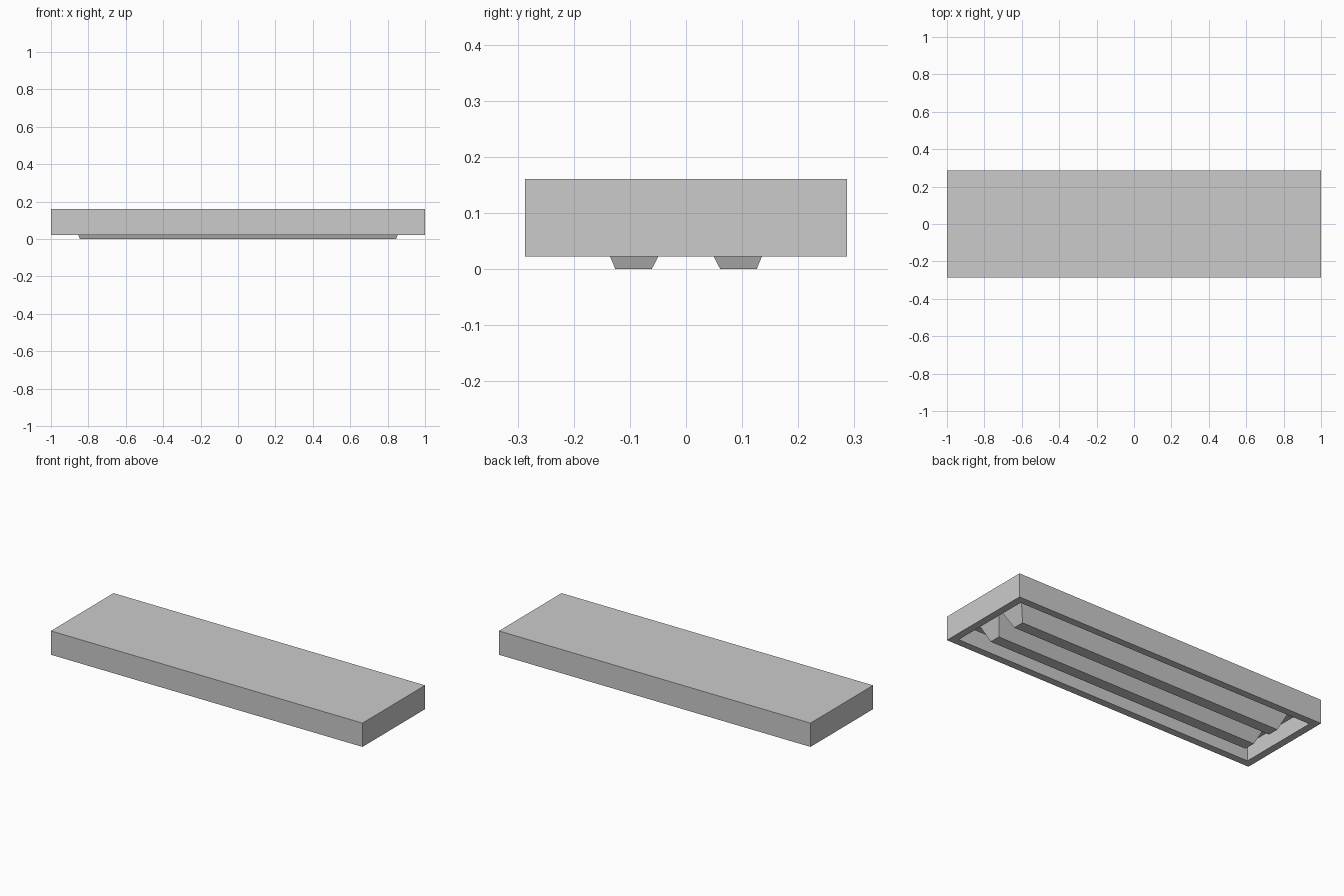
import bpy
import bmesh
from mathutils import Vector

default = bpy.data.objects.get("Cube")
if default:
    bpy.data.objects.remove(default, do_unlink=True)

HALF_X, HALF_Y = 1.0, 0.287
BOTTOM, TOP = 0.023, 0.161
RIM = 0.06
CEILING = 0.12

grey = bpy.data.materials.new("light_grey")
grey.use_nodes = True
colour = (0.6, 0.6, 0.6, 1)
grey.diffuse_color = colour
grey.node_tree.nodes["Principled BSDF"].inputs["Base Color"].default_value = colour


def finish(name, bm):
    bmesh.ops.recalc_face_normals(bm, faces=bm.faces[:])
    mesh = bpy.data.meshes.new(name)
    bm.to_mesh(mesh)
    bm.free()
    mesh.materials.append(grey)
    obj = bpy.data.objects.new(name, mesh)
    bpy.context.collection.objects.link(obj)
    return obj


# Housing: a box whose underside is inset to a rim and pushed up into a recess
bm = bmesh.new()
bmesh.ops.create_cube(bm, size=2)
for v in bm.verts:
    v.co = Vector((v.co.x * HALF_X, v.co.y * HALF_Y, TOP if v.co.z > 0 else BOTTOM))
bm.normal_update()
under = min(bm.faces, key=lambda f: f.normal.z)
bmesh.ops.inset_region(bm, faces=[under], thickness=RIM)
walls = bmesh.ops.extrude_face_region(bm, geom=[under])
if under.is_valid:
    bm.faces.remove(under)
for v in walls["geom"]:
    if isinstance(v, bmesh.types.BMVert):
        v.co.z = CEILING
finish("housing", bm)


# Lamp covers: long tapered bars hanging below the rim, widest at the ceiling
def lamp_cover(name, side):
    bm = bmesh.new()
    bmesh.ops.create_cube(bm, size=2)
    for v in bm.verts:
        high, outer = v.co.z > 0, v.co.y > 0
        half_length = 0.895 if high else 0.845
        if outer:
            y = 0.175 if high else 0.126
        else:
            y = 0.0 if high else 0.061
        v.co = Vector((v.co.x * half_length, side * y, CEILING if high else 0))
    finish(name, bm)


lamp_cover("back_lamp_cover", 1)
lamp_cover("front_lamp_cover", -1)
